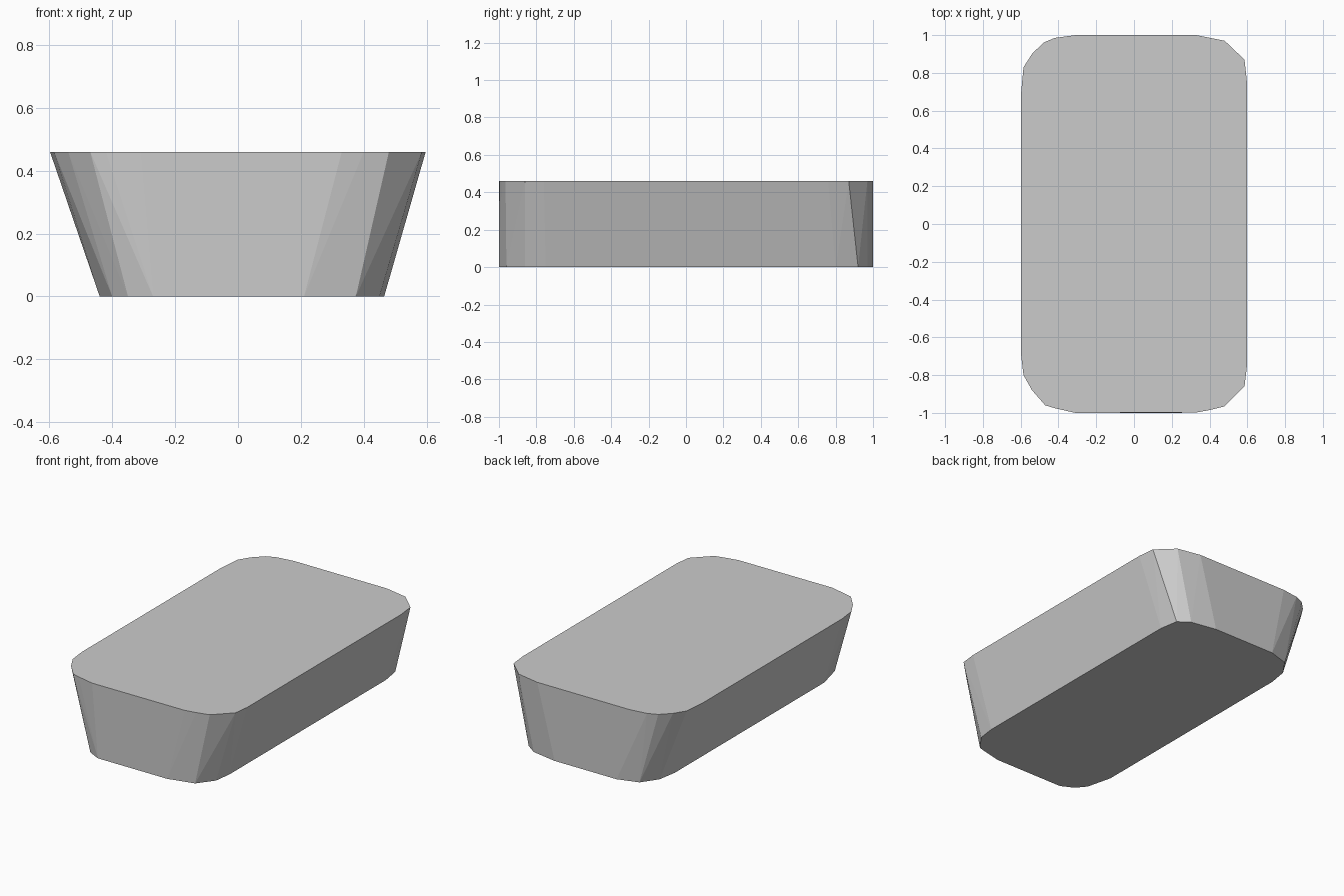
import bpy, bmesh

HEIGHT = 0.46

# Rounded outlines (x, y), counter-clockwise from the front right corner
rim = [(0.33, -0.998), (0.40, -0.985), (0.48, -0.965), (0.585, -0.86), (0.597, -0.76),
       (0.597, 0.76), (0.585, 0.87), (0.48, 0.97), (0.40, 0.985), (0.33, 1.0),
       (-0.31, 1.0), (-0.42, 0.985), (-0.48, 0.96), (-0.54, 0.90), (-0.585, 0.83), (-0.598, 0.69),
       (-0.598, -0.69), (-0.585, -0.80), (-0.54, -0.88), (-0.47, -0.96), (-0.42, -0.975), (-0.31, -1.0)]
base = [(0.21, -1.0), (0.375, -0.96), (0.45, -0.86), (0.465, -0.75),
        (0.465, 0.80), (0.445, 0.92), (0.375, 0.97), (0.21, 1.0),
        (-0.22, 1.0), (-0.35, 0.96), (-0.42, 0.86), (-0.44, 0.74),
        (-0.44, -0.74), (-0.40, -0.90), (-0.35, -0.96), (-0.27, -1.0)]

# Solid tapered body spanning the two outlines
bm = bmesh.new()
for outline, z in ((base, 0.0), (rim, HEIGHT)):
    for x, y in outline:
        bm.verts.new((x, y, z))
bmesh.ops.convex_hull(bm, input=bm.verts[:])
bmesh.ops.dissolve_limit(bm, angle_limit=0.005, verts=bm.verts[:], edges=bm.edges[:])
bmesh.ops.recalc_face_normals(bm, faces=bm.faces[:])

mesh = bpy.data.meshes.new("tapered_block")
bm.to_mesh(mesh)
bm.free()
block = bpy.data.objects.new("tapered_block", mesh)
bpy.context.collection.objects.link(block)
